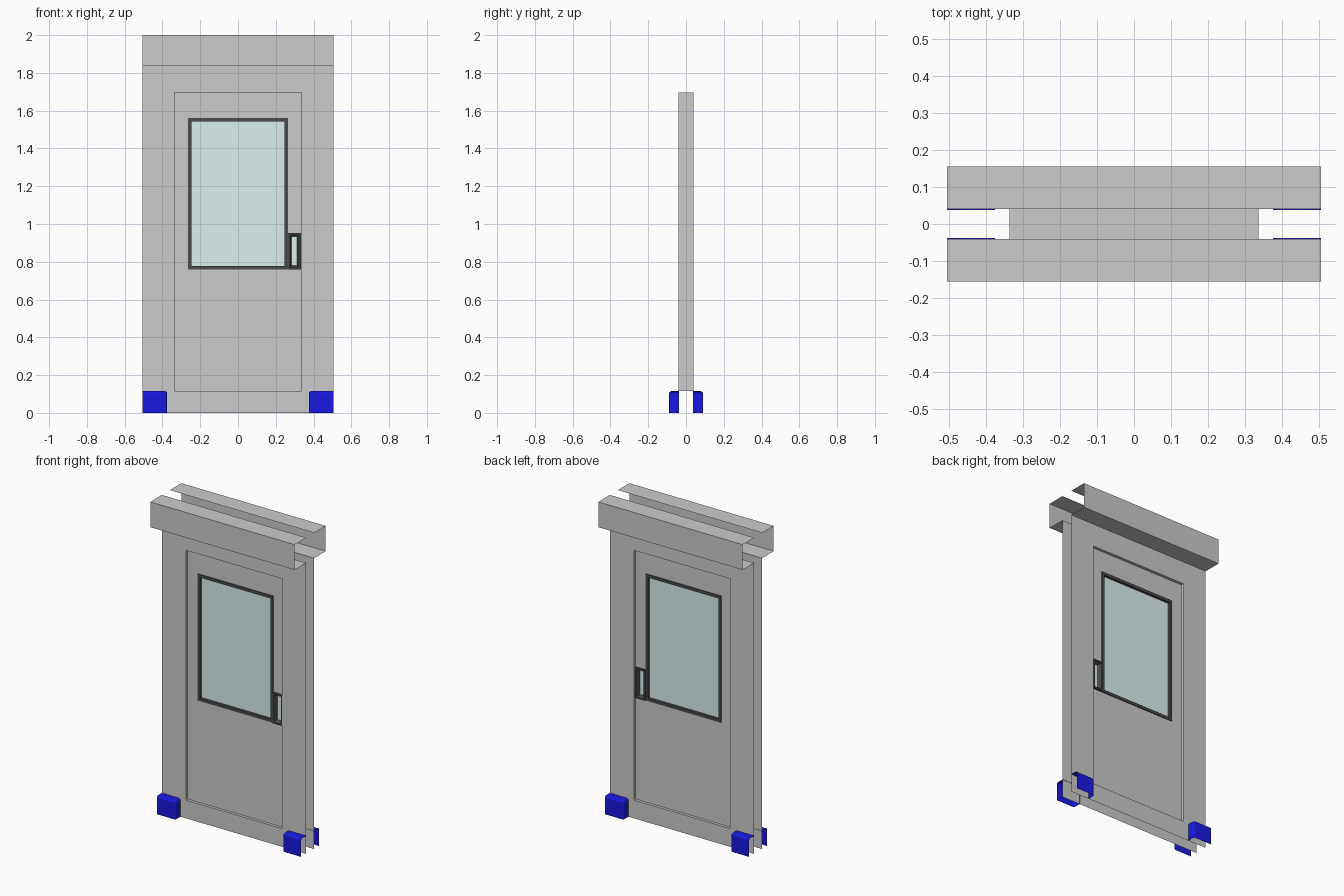
import bpy, bmesh

if "Cube" in bpy.data.objects:
    bpy.data.objects.remove(bpy.data.objects["Cube"])


def material(name, color):
    m = bpy.data.materials.new(name)
    m.diffuse_color = color
    m.use_nodes = True
    m.node_tree.nodes["Principled BSDF"].inputs["Base Color"].default_value = m.diffuse_color
    return m


BLUE = material("blue", (0.01, 0.01, 0.75, 1))
DARK = material("dark_grey", (0.07, 0.07, 0.07, 1))
GLASS = material("glass", (0.72, 0.87, 0.86, 1))


def finish(name, bm, mat=None, mirror_x=False):
    """Make the object; the front half is mirrored to the back."""
    me = bpy.data.meshes.new(name)
    bm.to_mesh(me)
    bm.free()
    ob = bpy.data.objects.new(name, me)
    bpy.context.collection.objects.link(ob)
    if mat:
        me.materials.append(mat)
    mod = ob.modifiers.new("mirror", 'MIRROR')
    mod.use_axis = (mirror_x, True, False)
    mod.merge_threshold = 0.0005
    return ob


def panel(name, rect, y, holes=(), mat=None):
    """Flat front-facing sheet with rectangular holes; rect = x0, x1, z0, z1."""
    bm = bmesh.new()
    rects = [rect, *holes]
    xs = sorted({v for r in rects for v in r[:2]})
    zs = sorted({v for r in rects for v in r[2:]})
    grid = [[bm.verts.new((x, y, z)) for z in zs] for x in xs]
    for i in range(len(xs) - 1):
        for j in range(len(zs) - 1):
            cx, cz = (xs[i] + xs[i + 1]) / 2, (zs[j] + zs[j + 1]) / 2
            if any(a < cx < b and c < cz < d for a, b, c, d in holes):
                continue
            bm.faces.new((grid[i][j], grid[i + 1][j], grid[i + 1][j + 1], grid[i][j + 1]))
    bmesh.ops.delete(bm, geom=[v for v in bm.verts if not v.link_faces], context='VERTS')
    return finish(name, bm, mat)


def inset(r, d):
    return (r[0] + d, r[1] - d, r[2] + d, r[3] - d)


def ring(name, rect, steps, mat=None):
    """Rectangular frame lofted through (inset, depth) steps."""
    bm = bmesh.new()
    loops = []
    for d, y in steps:
        a, b, c, e = inset(rect, d)
        loops.append([bm.verts.new((x, y, z)) for x, z in ((a, c), (b, c), (b, e), (a, e))])
    for o, n in zip(loops, loops[1:]):
        for i in range(4):
            k = (i + 1) % 4
            bm.faces.new((o[i], o[k], n[k], n[i]))
    return finish(name, bm, mat)


W = 0.505
opening = (-0.337, 0.337, 0.115, 1.695)
window = (-0.264, 0.264, 0.76, 1.56)
handle = (0.264, 0.333, 0.76, 0.953)

# Wall sheets and the opening between them
panel("frame_sheet", (-W, W, 0, 1.84), -0.04, [opening])
ring("opening_reveal", opening, [(0, -0.04), (0, 0)])

# Recessed door leaf
panel("door_leaf", opening, -0.022, [window, handle])

# Window
ring("window_frame", window, [(0, -0.022), (0, -0.028), (0.018, -0.028), (0.018, -0.012)], DARK)
panel("window_glass", inset(window, 0.018), -0.012, mat=GLASS)

# Handle recess
ring("handle_frame", handle,
     [(0, -0.022), (0, -0.034), (0.01, -0.034), (0.02, -0.012)], DARK)
panel("handle_plate", inset(handle, 0.02), -0.012, mat=GLASS)

# Header rail: open-ended channel
bm = bmesh.new()
profile = [(-0.04, 1.84), (-0.155, 1.84), (-0.155, 2.0), (-0.04, 2.0)]
rows = [[bm.verts.new((x, y, z)) for x in (-W, W)] for y, z in profile]
for p, q in zip(rows, rows[1:]):
    bm.faces.new((p[0], p[1], q[1], q[0]))
finish("header_rail", bm)

# Corner feet: rounded shells open below, behind and at the outer end
bm = bmesh.new()
bmesh.ops.create_cube(bm, size=1)
for v in bm.verts:
    v.co = (0.44 + v.co.x * 0.13, -0.064 + v.co.y * 0.052, 0.0575 + v.co.z * 0.115)
bm.normal_update()
bmesh.ops.delete(bm, geom=[f for f in bm.faces
                           if f.normal.x > 0.5 or f.normal.y > 0.5 or f.normal.z < -0.5],
                 context='FACES')
bmesh.ops.bevel(bm, geom=[e for e in bm.edges if len(e.link_faces) == 2],
                offset=0.012, segments=3, profile=0.5, affect='EDGES')
finish("corner_foot", bm, BLUE, mirror_x=True)
